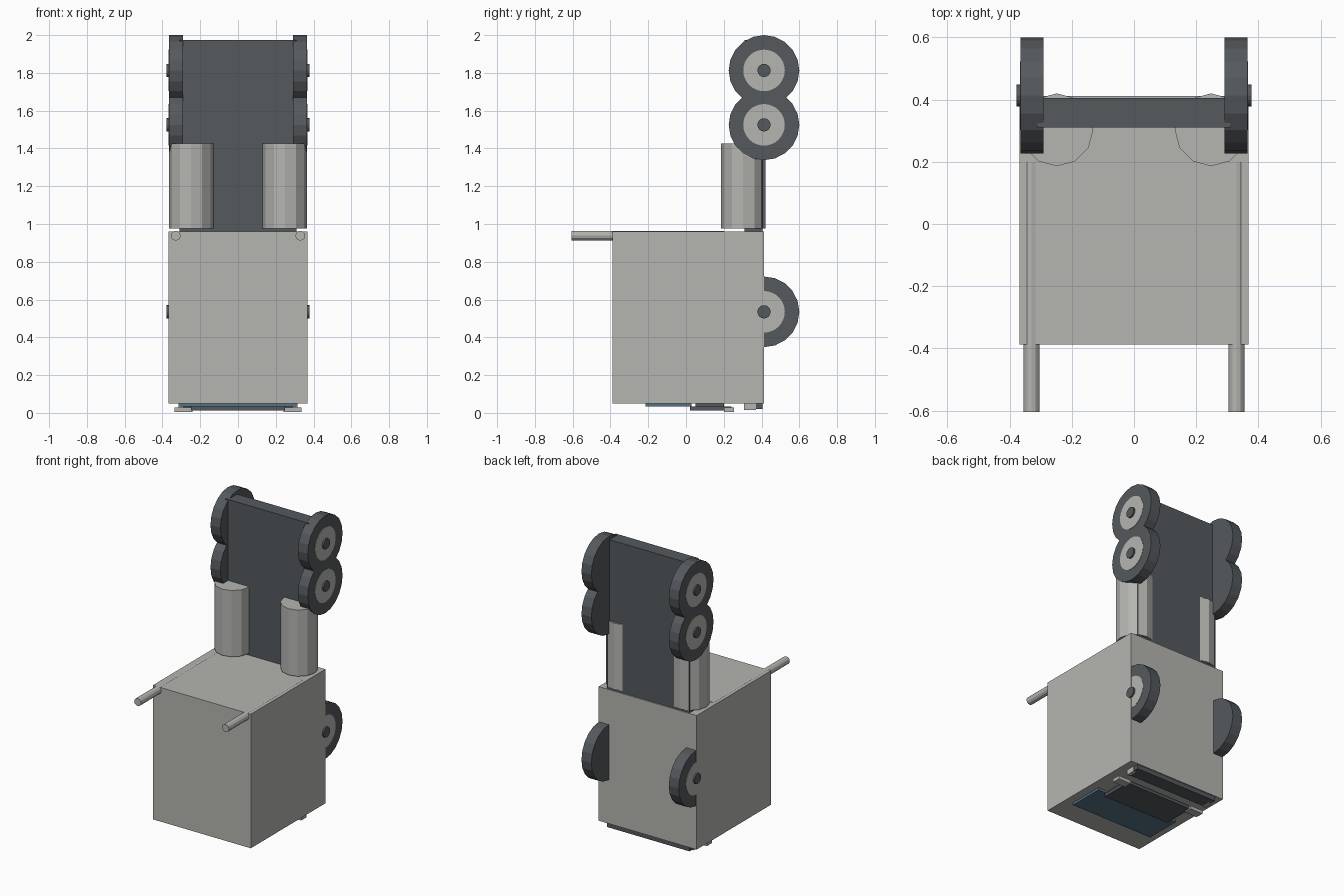
import bpy, math

cube = bpy.data.objects.get("Cube")
if cube:
    bpy.data.objects.remove(cube, do_unlink=True)


def material(name, rgb):
    m = bpy.data.materials.new(name)
    m.use_nodes = True
    m.diffuse_color = (*rgb, 1)
    m.node_tree.nodes["Principled BSDF"].inputs["Base Color"].default_value = (*rgb, 1)
    return m


LIGHT = material("light grey", (0.46, 0.46, 0.44))
DARK = material("dark grey", (0.09, 0.1, 0.11))
BLUE = material("slate blue", (0.09, 0.17, 0.24))


def box(name, mat, x, y, z):
    """Box from (min, max) ranges on each axis."""
    bpy.ops.mesh.primitive_cube_add(size=1, location=[sum(r) / 2 for r in (x, y, z)])
    ob = bpy.context.object
    ob.scale = [r[1] - r[0] for r in (x, y, z)]
    bpy.ops.object.transform_apply(location=False, rotation=False, scale=True)
    ob.name = name
    ob.data.materials.append(mat)
    return ob


def cylinder(name, mat, radius, length, centre, axis, sides):
    turn = {"x": (0, math.pi / 2, 0), "y": (math.pi / 2, 0, 0), "z": (0, 0, 0)}[axis]
    bpy.ops.mesh.primitive_cylinder_add(vertices=sides, radius=radius, depth=length,
                                        location=centre, rotation=turn)
    ob = bpy.context.object
    ob.name = name
    ob.data.materials.append(mat)
    return ob


# Main body and the tall back plate running through it
box("body", LIGHT, (-0.368, 0.368), (-0.388, 0.412), (0.05, 0.96))
box("back_plate", DARK, (-0.31, 0.31), (0.31, 0.405), (0.02, 1.975))

# Panels under the body
box("underside_panel", BLUE, (-0.31, 0.31), (-0.215, 0.03), (0.035, 0.055))
box("underside_flap", DARK, (-0.25, 0.25), (0.02, 0.24), (0.013, 0.033))
box("flap_bracket", DARK, (-0.24, 0.24), (0.05, 0.2), (0.03, 0.055))

for side, s in (("left", 1), ("right", -1)):
    # Flap ends and plate tabs
    box(side + "_flap_end", LIGHT, sorted((s * 0.24, s * 0.335)), (0.2, 0.255), (0.005, 0.028))
    box(side + "_plate_tab", LIGHT, sorted((s * 0.29, s * 0.315)), (0.308, 0.37), (0.015, 0.055))

    # Handle rod and upright tank
    cylinder(side + "_handle", LIGHT, 0.026, 0.805, (s * 0.33, -0.2025, 0.938), "y", 12)
    cylinder(side + "_tank", LIGHT, 0.117, 0.45, (s * 0.248, 0.303, 1.2), "z", 12)

    # Wheels with hub disc and axle cap
    for level, z in (("lower", 0.535), ("middle", 1.525), ("upper", 1.813)):
        part = f"{side}_{level}_"
        cylinder(part + "tyre", DARK, 0.187, 0.074, (s * 0.328, 0.413, z), "x", 20)
        cylinder(part + "hub", LIGHT, 0.11, 0.03, (s * 0.352, 0.413, z), "x", 32)
        cylinder(part + "axle", DARK, 0.035, 0.05, (s * 0.353, 0.413, z), "x", 16)
